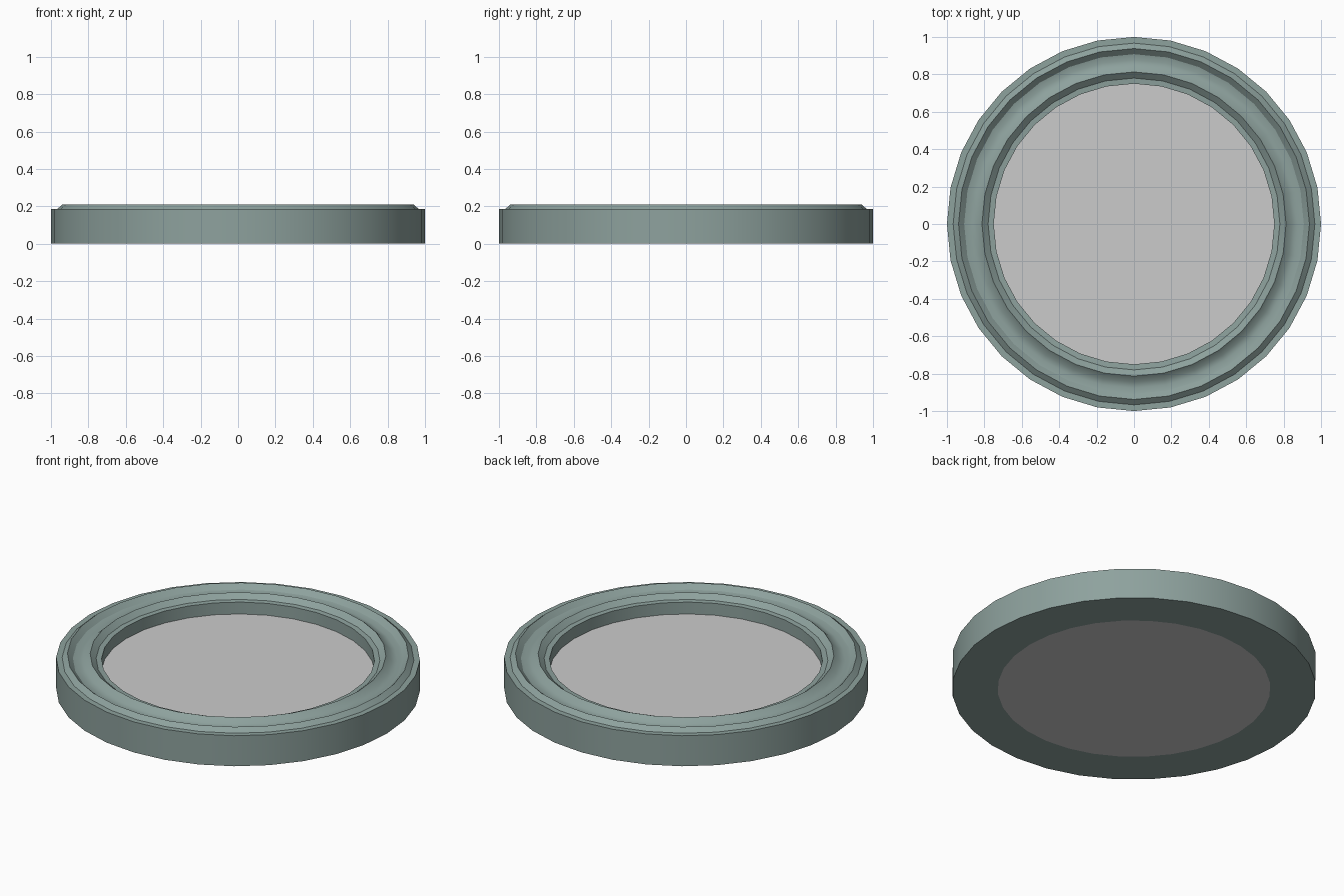
import bpy, math

if "Cube" in bpy.data.objects:
    bpy.data.objects.remove(bpy.data.objects["Cube"])

SIDES = 32


def lathe(name, profile, closed):
    """Spin an (r, z) profile round z; open profiles get end caps."""
    verts, faces = [], []
    n = len(profile)
    for i in range(SIDES):
        a = 2 * math.pi * i / SIDES
        verts += [(r * math.cos(a), r * math.sin(a), z) for r, z in profile]
    for i in range(SIDES):
        j = (i + 1) % SIDES
        for k in range(n if closed else n - 1):
            m = (k + 1) % n
            faces.append((i * n + k, j * n + k, j * n + m, i * n + m))
    if not closed:
        faces.append([i * n for i in reversed(range(SIDES))])
        faces.append([i * n + n - 1 for i in range(SIDES)])
    mesh = bpy.data.meshes.new(name)
    mesh.from_pydata(verts, [], faces)
    obj = bpy.data.objects.new(name, mesh)
    bpy.context.collection.objects.link(obj)
    bpy.context.view_layer.objects.active = obj
    obj.select_set(True)
    bpy.ops.object.shade_smooth_by_angle(angle=math.radians(30))
    obj.select_set(False)
    return obj


# Rim: two raised beads with a shallow trough between them
rim = lathe("rim", [
    (0.75, 0.0), (1.0, 0.0), (1.0, 0.185), (0.967, 0.185),
    (0.938, 0.21), (0.908, 0.182), (0.877, 0.175), (0.845, 0.182),
    (0.813, 0.21), (0.78, 0.182), (0.75, 0.18)], True)
mat = bpy.data.materials.new("grey_green")
mat.diffuse_color = (0.27, 0.36, 0.34, 1)
mat.use_nodes = True
mat.node_tree.nodes["Principled BSDF"].inputs["Base Color"].default_value = mat.diffuse_color
rim.data.materials.append(mat)

# Grey inner base, recessed below the rim
lathe("base_disc", [(0.75, 0.0), (0.75, 0.108)], False)
